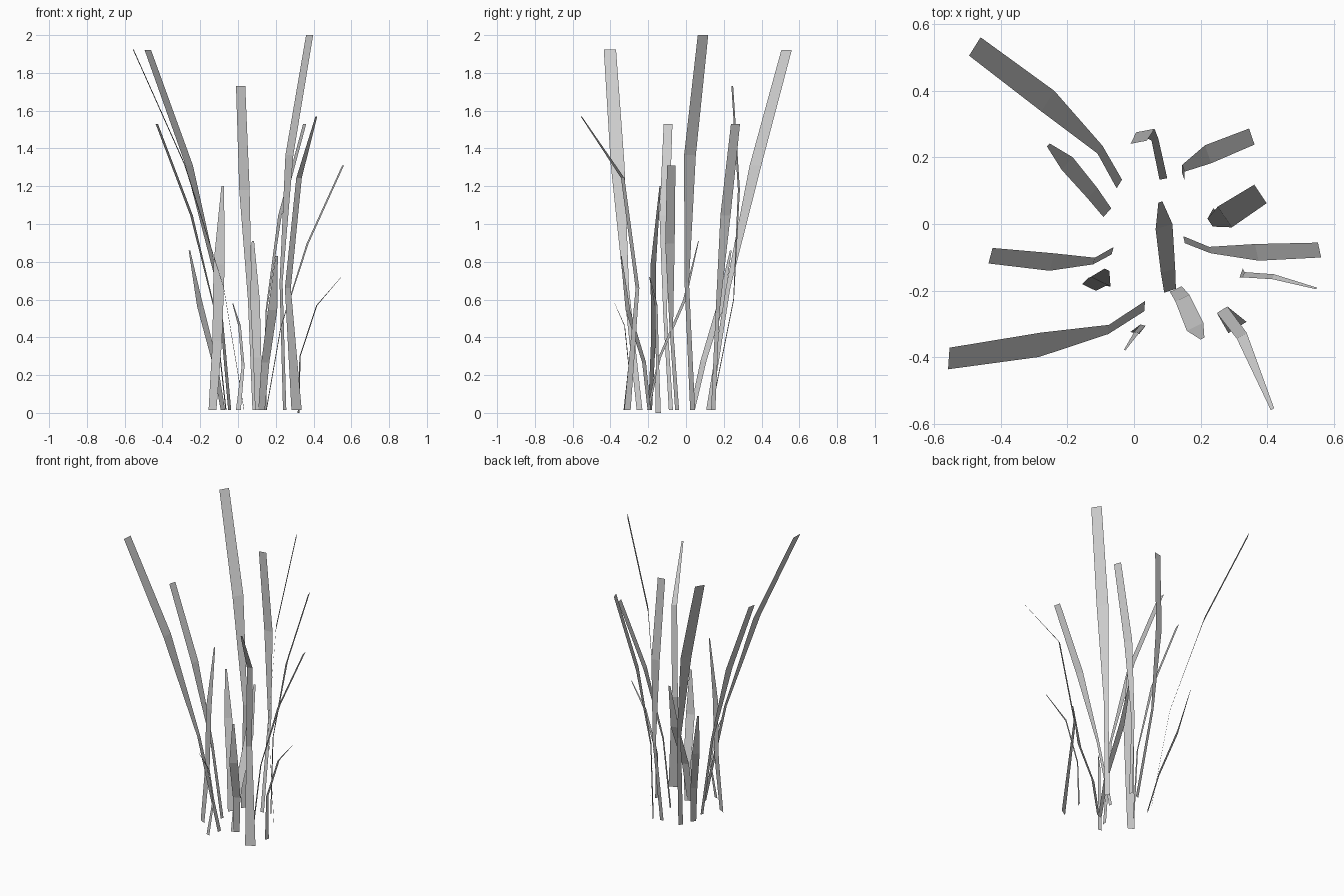
import bpy, math

# Each family shares height fractions and width fractions for its four rows.
TALL = ((0, .34, .68, 1), (.42, .38, 1, .89))
SHORT = ((0, .31, .65, 1), (.7, .85, 1, .24))
BENT = ((0, .415, .79, 1), (1, .58, .54, .18))


def blade(name, family, path, top, width, angle, base=.015):
    """Flat three-segment grass blade following xy points from root to tip."""
    heights, widths = family
    dx, dy = math.cos(math.radians(angle)), math.sin(math.radians(angle))
    verts = []
    for (x, y), h, w in zip(path, heights, widths):
        z = base + (top - base) * h
        for s in (-.5, .5):
            verts.append((x + s * w * width * dx, y + s * w * width * dy, z))
    faces = [(2 * i, 2 * i + 1, 2 * i + 3, 2 * i + 2) for i in range(3)]
    me = bpy.data.meshes.new(name)
    me.from_pydata(verts, [], faces)
    ob = bpy.data.objects.new(name, me)
    bpy.context.collection.objects.link(ob)


# Tall blades with broad tips
blade("tall_blade_back_left", TALL, [(-.044, .12), (-.102, .223), (-.258, .368), (-.477, .532)], 1.92, .073, 58)
blade("tall_blade_front_left", TALL, [(.032, -.246), (-.076, -.316), (-.282, -.362), (-.555, -.403)], 1.925, .073, 86)
blade("tall_blade_left", TALL, [(-.064, -.08), (-.12, -.111), (-.246, -.114), (-.43, -.095)], 1.53, .054, 75)
blade("tall_blade_back", TALL, [(.088, .135), (.063, .252), (.034, .28), (.014, .245)], 1.73, .056, 11)
blade("tall_blade_back_right", TALL, [(.147, .144), (.148, .167), (.222, .209), (.353, .262)], 1.53, .057, -71)
blade("tall_blade_center_right", TALL, [(.247, .035), (.228, .004), (.272, .021), (.379, .09)], 2.0, .075, -56)
blade("tall_blade_right", TALL, [(.15, -.047), (.227, -.078), (.368, -.085), (.556, -.078)], 1.31, .051, -78)

# Short blades with pointed tips
blade("short_blade_back_left", SHORT, [(-.08, .034), (-.125, .093), (-.2, .181), (-.257, .237)], .86, .05, 48)
blade("short_blade_left", SHORT, [(-.135, -.19), (-.11, -.173), (-.1, -.173), (-.081, -.137)], 1.2, .066, -26)
blade("short_blade_center", SHORT, [(.108, -.2), (.102, -.14), (.09, -.008), (.079, .066)], .91, .053, 18)
blade("short_blade_front", SHORT, [(.125, -.195), (.145, -.222), (.183, -.308), (.205, -.343)], .83, .055, 26)

# Blades that bend over near the tip
blade("bent_blade_front_right", BENT, [(.31, -.31), (.264, -.257), (.323, -.335), (.415, -.555)], 1.57, .064, 32)
blade("bent_blade_right", BENT, [(.321, -.147), (.328, -.152), (.417, -.158), (.547, -.193)], .72, .029, 70, 0)
blade("bent_blade_front", BENT, [(.002, -.327), (.027, -.303), (.008, -.325), (-.028, -.378)], .58, .027, -15)
